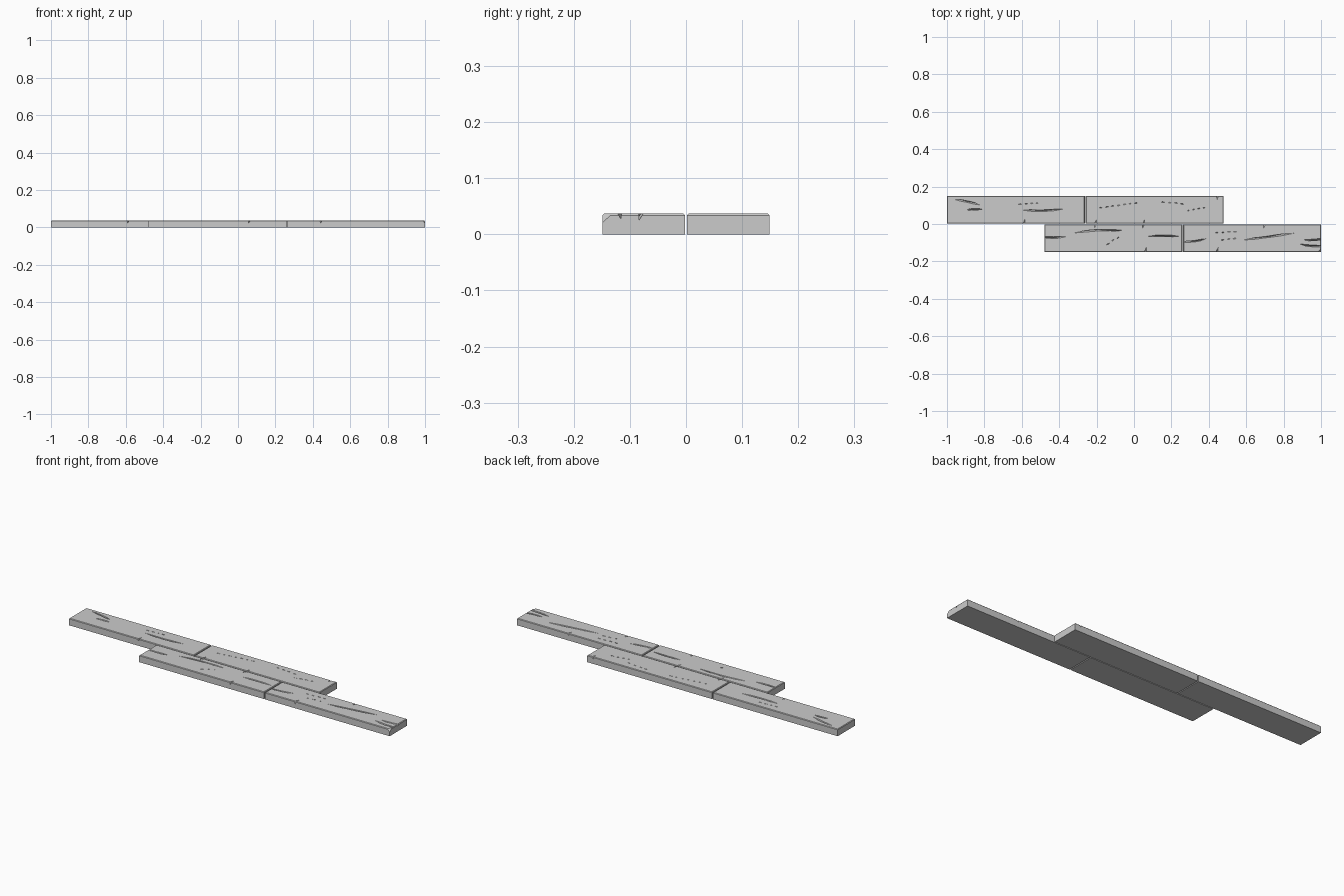
import bpy, bmesh, random, math
from mathutils import Vector

if "Cube" in bpy.data.objects:
    bpy.data.objects.remove(bpy.data.objects["Cube"])

random.seed(4)
TOP, BEV, OVER = 0.037, 0.003, 0.002
LENGTH, WIDTH, GAP, SHIFT = 0.737, 0.147, 0.005, 0.2605


def make_object(name, bm):
    bmesh.ops.recalc_face_normals(bm, faces=bm.faces[:])
    mesh = bpy.data.meshes.new(name)
    bm.to_mesh(mesh)
    bm.free()
    ob = bpy.data.objects.new(name, mesh)
    bpy.context.collection.objects.link(ob)
    return ob


# plank block with chamfered upper rim
def make_plank(name, cx, cy):
    bm = bmesh.new()
    rings = []
    for z, inset in ((0, 0), (TOP - BEV, 0), (TOP, BEV)):
        hx, hy = LENGTH / 2 - inset, WIDTH / 2 - inset
        rings.append([bm.verts.new((cx + sx * hx, cy + sy * hy, z))
                      for sx, sy in ((-1, -1), (1, -1), (1, 1), (-1, 1))])
    for a, b in zip(rings, rings[1:]):
        for k in range(4):
            n = (k + 1) % 4
            bm.faces.new((a[k], a[n], b[n], b[k]))
    bm.faces.new(rings[0])
    bm.faces.new(rings[-1])
    return make_object(name, bm)


# V-shaped groove, slightly bowed, tapering to a point at both ends
def add_crack(bm, a, b, width, depth, steps=2):
    run = b - a
    side = run.normalized().cross(Vector((0, 0, 1)))
    up = Vector((0, 0, TOP + OVER))
    bow = run.length * random.uniform(-0.05, 0.05)
    start, end = bm.verts.new(a + up), bm.verts.new(b + up)
    rings = []
    for i in range(1, steps):
        p = a + run * i / steps + side * bow * math.sin(math.pi * i / steps)
        lean = side * random.uniform(-0.006, 0.006)
        rings.append([bm.verts.new(q) for q in (
            p + side * width / 2 + up, p - side * width / 2 + up,
            p + lean + Vector((0, 0, TOP - depth)))])
    for k in range(3):
        n = (k + 1) % 3
        bm.faces.new((start, rings[0][k], rings[0][n]))
        bm.faces.new((end, rings[-1][n], rings[-1][k]))
        for r, s in zip(rings, rings[1:]):
            bm.faces.new((r[k], s[k], s[n], r[n]))


# row of short splinters along a line
def add_splinters(bm, a, b):
    count = max(2, round((b - a).length / 0.032))
    for i in range(count):
        add_crack(bm, a.lerp(b, i / count), a.lerp(b, (i + 0.8) / count),
                  0.007, 0.006)


# broken-off corner
def add_chip(bm, x, y, dx, dy, dz):
    tri = [Vector((x, y + dy, TOP)), Vector((x + dx, y, TOP)),
           Vector((x, y, TOP - dz))]
    mid = sum(tri, Vector()) / 3
    v = [bm.verts.new(mid + (p - mid) * 3) for p in tri]
    v.append(bm.verts.new((x - 2 * dx, y - 2 * dy, TOP + 2 * dz)))
    for f in ((0, 1, 2), (0, 1, 3), (1, 2, 3), (0, 2, 3)):
        bm.faces.new([v[i] for i in f])


# wear marks: start x, start y, length along the grain, rise across it
long_cracks = [
    (-.96, .13, .14, -.03), (-.9, .073, .09, .006), (-.61, .075, .24, .005),
    (-.33, -.05, .29, .015), (-.5, -.067, .14, -.001), (.07, -.066, .18, 0),
    (.25, -.097, .14, .02), (.57, -.088, .3, .04), (.88, -.105, .15, -.012),
    (.9, -.085, .13, .012)]
splinter_rows = [
    (-.62, .105, .12, .007), (-.19, .085, .22, .03), (.14, .118, .14, -.012),
    (.28, .068, .11, .024), (-.15, -.112, .08, .05), (.43, -.045, .13, .003),
    (.46, -.085, .1, .007)]

bm = bmesh.new()
for x, y, run, rise in long_cracks:
    a = Vector((x, y, 0))
    add_crack(bm, a, a + Vector((run, rise, 0)), 0.010, 0.012, 4)
for x, y, run, rise in splinter_rows:
    a = Vector((x, y, 0))
    add_splinters(bm, a, a + Vector((run, rise, 0)))
# nicks across the long edges
for edge, spots in ((0, (-.59, -.205, .05, .7)), (.15, (.45,)),
                    (-.15, (.06, .445))):
    for x in spots:
        add_crack(bm, Vector((x - .007, edge - .028, 0)),
                  Vector((x + .007, edge + .028, 0)), 0.012, 0.014)
add_chip(bm, 1, -.149, -.015, .018, .016)
cutter = make_object("crack_cutter", bm)
cutter.hide_render = True

# two staggered rows of two planks, all cut by the same wear marks
for row, sy in (("back", 1), ("front", -1)):
    for end, sx in (("left", -1), ("right", 1)):
        plank = make_plank(f"plank_{row}_{end}",
                           -sy * SHIFT + sx * (LENGTH + GAP) / 2,
                           sy * (WIDTH + GAP - .001) / 2)
        mod = plank.modifiers.new("cracks", 'BOOLEAN')
        mod.operation, mod.solver, mod.object = 'DIFFERENCE', 'EXACT', cutter
        mod.use_self = True
        bpy.context.view_layer.objects.active = plank
        bpy.ops.object.modifier_apply(modifier=mod.name)
bpy.data.objects.remove(cutter)
